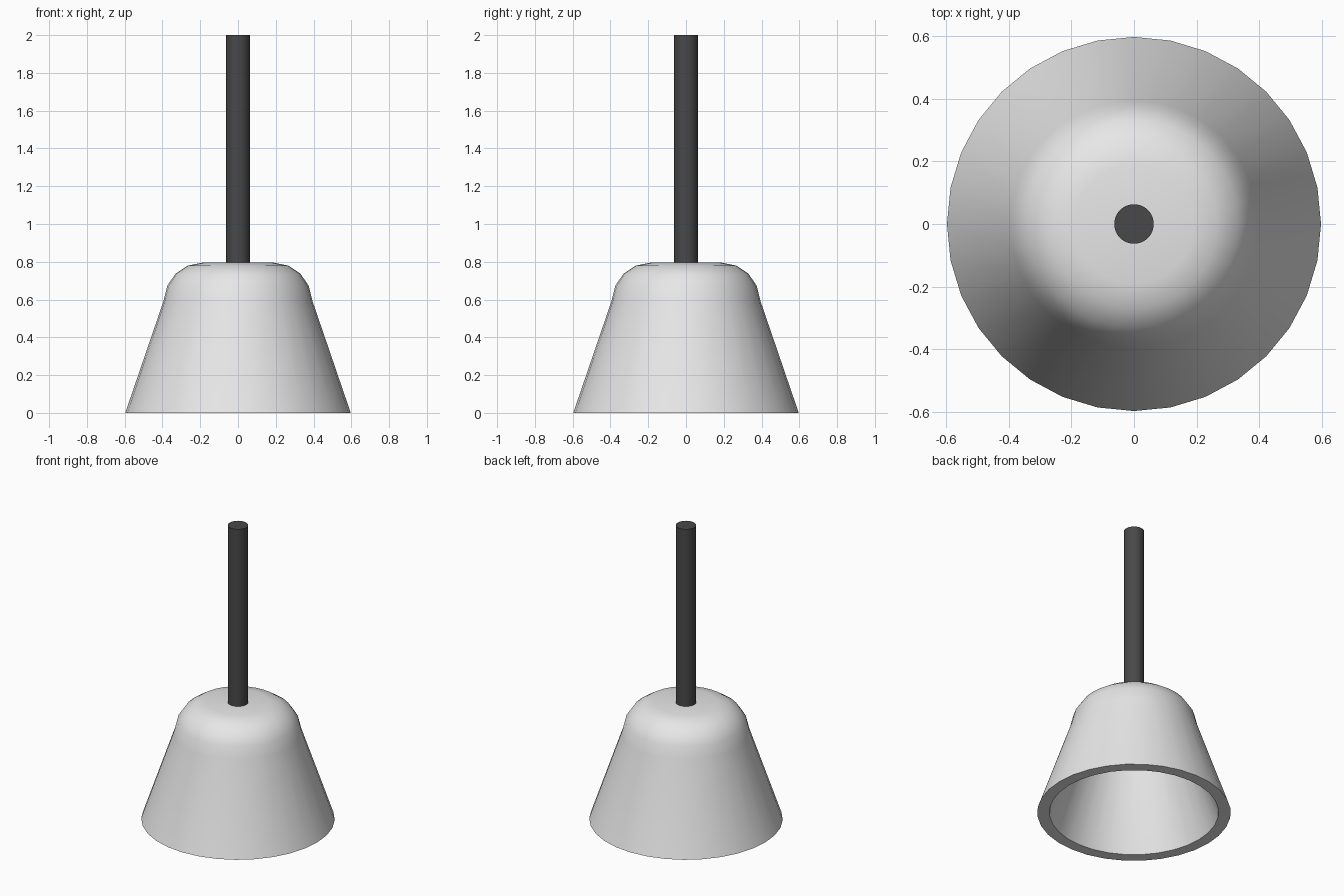
import bpy, bmesh, math

if "Cube" in bpy.data.objects:
    bpy.data.objects.remove(bpy.data.objects["Cube"])

def material(name, c):
    m = bpy.data.materials.new(name)
    m.diffuse_color = (*c, 1)
    m.use_nodes = True
    m.node_tree.nodes["Principled BSDF"].inputs["Base Color"].default_value = m.diffuse_color
    return m

def lathe(name, profile, mat, sides=32, closed=False):
    """Revolve (radius, z) points around z."""
    bm = bmesh.new()
    rings = []
    for r, z in profile:
        if r == 0:
            rings.append([bm.verts.new((0, 0, z))] * sides)
        else:
            rings.append([bm.verts.new((r * math.cos(2 * math.pi * i / sides),
                                        r * math.sin(2 * math.pi * i / sides), z))
                          for i in range(sides)])
    for a, b in zip(rings, rings[1:]):
        for i in range(sides):
            j = (i + 1) % sides
            bm.faces.new(list(dict.fromkeys((a[i], a[j], b[j], b[i]))))
    bmesh.ops.recalc_face_normals(bm, faces=bm.faces)
    me = bpy.data.meshes.new(name)
    bm.to_mesh(me)
    bm.free()
    ob = bpy.data.objects.new(name, me)
    bpy.context.collection.objects.link(ob)
    me.materials.append(mat)
    bpy.ops.object.select_all(action='DESELECT')
    ob.select_set(True)
    bpy.context.view_layer.objects.active = ob
    bpy.ops.object.shade_smooth_by_angle(angle=math.radians(45))
    return ob

cup_grey = material("light_grey", (0.8, 0.8, 0.8))
handle_grey = material("dark_grey", (0.065, 0.065, 0.065))

def shoulder(r):
    """Rounded shoulder arc of the cup, from the side up to the top."""
    return [(0.19 + r * math.cos(math.radians(a)), 0.595 + r * math.sin(math.radians(a)))
            for a in (22.5, 45, 67.5, 90)]

# Hollow cup: outer skin upwards, inner skin underneath
outer = [(0.597, 0), (0.395, 0.59)] + shoulder(0.2) + [(0, 0.795)]
inner = [(0.522, 0), (0.32, 0.57)] + shoulder(0.125) + [(0, 0.72)]
lathe("cup", inner[::-1] + outer, cup_grey)

# Straight handle
lathe("handle", [(0, 0.78), (0.063, 0.78), (0.063, 2.0), (0, 2.0)], handle_grey)
